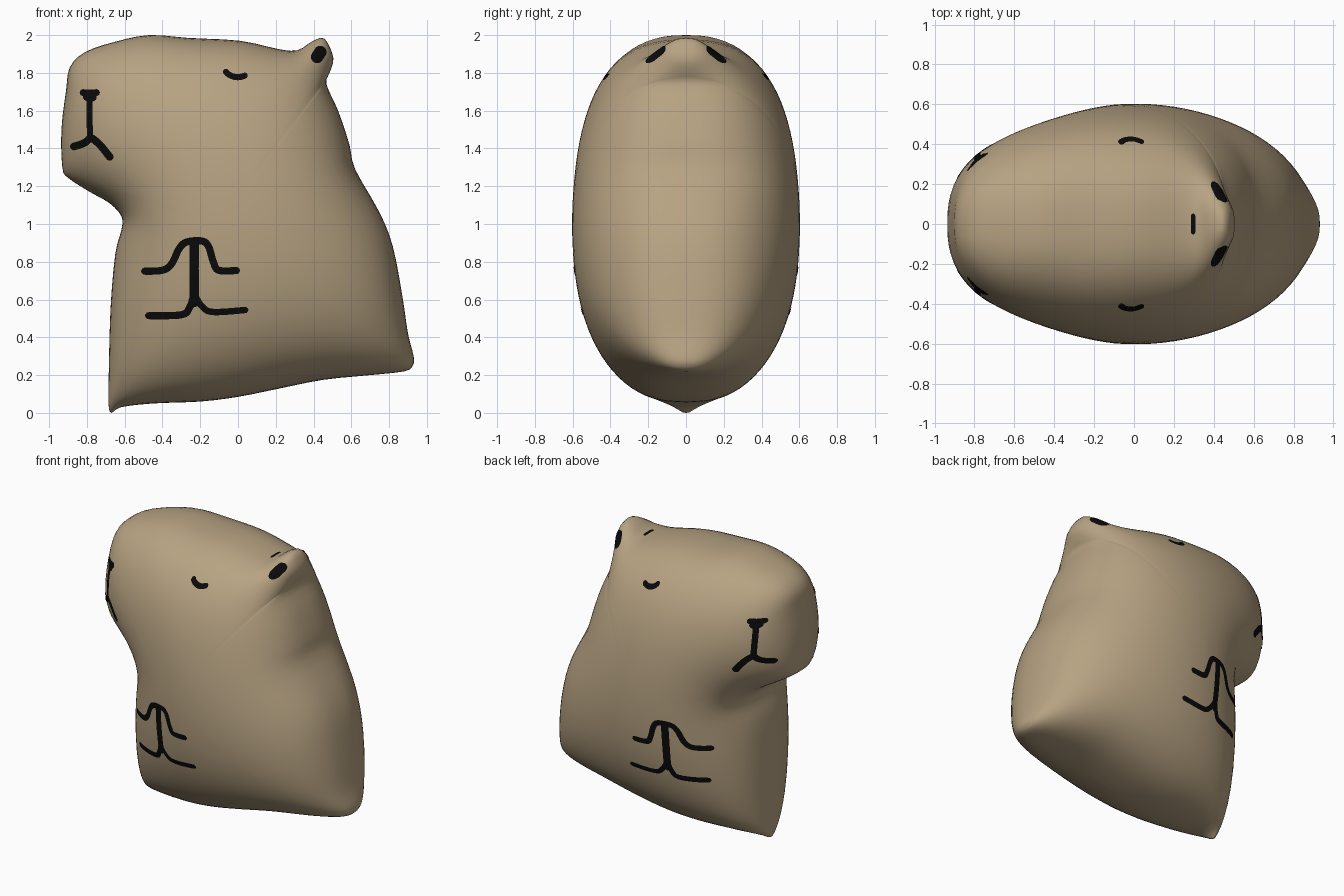
import bpy, bmesh, math
from mathutils import Vector
from mathutils.bvhtree import BVHTree

if "Cube" in bpy.data.objects:
    bpy.data.objects.remove(bpy.data.objects["Cube"], do_unlink=True)


def make_material(name, rgb, rough):
    mat = bpy.data.materials.new(name)
    mat.use_nodes = True
    mat.diffuse_color = (*rgb, 1)
    bsdf = mat.node_tree.nodes["Principled BSDF"]
    bsdf.inputs["Base Color"].default_value = (*rgb, 1)
    bsdf.inputs["Roughness"].default_value = rough
    return mat


tan = make_material("tan fabric", (0.475, 0.365, 0.225), 0.9)
black = make_material("black print", (0.003, 0.003, 0.003), 0.9)


def add_object(name, bm, mat):
    mesh = bpy.data.meshes.new(name)
    bm.to_mesh(mesh)
    bm.free()
    mesh.materials.append(mat)
    for poly in mesh.polygons:
        poly.use_smooth = True
    obj = bpy.data.objects.new(name, mesh)
    bpy.context.collection.objects.link(obj)


def spline(points, steps, closed=False):
    """Smooth curve through 2D points."""
    pts = [Vector(p) for p in points]
    n = len(pts)
    pick = (lambda i: pts[i % n]) if closed else (lambda i: pts[max(0, min(n - 1, i))])
    out = []
    for i in range(n if closed else n - 1):
        a, b, c, d = (pick(i + k) for k in (-1, 0, 1, 2))
        for s in range(steps):
            t = s / steps
            out.append(0.5 * (2 * b + (c - a) * t + (2 * a - 5 * b + 4 * c - d) * t ** 2
                              + (3 * b - a - 3 * c + d) * t ** 3))
    return out if closed else out + [pts[-1]]


# Seam outline of the cushion: base, back, ear, head, snout, chest
OUTLINE = [
    (-.67, 0), (-.62, .03), (-.45, .05), (-.2, .06), (0, .085), (.2, .125),
    (.45, .175), (.7, .2), (.88, .22), (.925, .25), (.93, .3), (.9, .42),
    (.87, .62), (.82, .88), (.75, 1.06), (.62, 1.29), (.59, 1.42), (.53, 1.6),
    (.468, 1.74), (.485, 1.8), (.505, 1.88), (.457, 1.982), (.39, 1.965),
    (.315, 1.92), (.22, 1.925), (.01, 1.97), (-.26, 1.985), (-.47, 2),
    (-.65, 1.965), (-.81, 1.91), (-.89, 1.83), (-.91, 1.71), (-.935, 1.5),
    (-.93, 1.3), (-.9, 1.245), (-.785, 1.17), (-.68, 1.11), (-.617, 1.04),
    (-.617, .97), (-.65, .84), (-.675, .55), (-.685, .175), (-.685, .04),
]
RINGS = 24
CENTRE = Vector((-0.1, 1))
HALF_DEPTH = 0.603
FULLNESS = 0.4

# Flat panel made of rings that shrink towards the centre
rim = spline(OUTLINE, 3, closed=True)
n = len(rim)
flat = [CENTRE]
for k in range(1, RINGS + 1):
    t = math.sin(math.pi / 2 * k / RINGS)
    flat += [CENTRE + t * (p - CENTRE) for p in rim]


def vid(k, j):
    return 1 + (k - 1) * n + j % n


tris = [(0, vid(1, j), vid(1, j + 1)) for j in range(n)]
for k in range(1, RINGS):
    for j in range(n):
        a, b, c, d = vid(k, j), vid(k + 1, j), vid(k + 1, j + 1), vid(k, j + 1)
        tris += [(a, b, c), (a, c, d)]

# Stiffness between neighbours and the pressure on each point
links = [{} for _ in flat]
load = [0.0] * len(flat)
for tri in tris:
    for s in range(3):
        i, j, o = tri[s], tri[(s + 1) % 3], tri[(s + 2) % 3]
        u, v = flat[i] - flat[o], flat[j] - flat[o]
        area = abs(u.x * v.y - u.y * v.x)
        w = u.dot(v) / max(area, 1e-9) / 2
        links[i][j] = links[i].get(j, 0) + w
        links[j][i] = links[j].get(i, 0) + w
        load[i] += area / 6

# Inflate the panel like a membrane pinned at the rim (conjugate gradients)
free = vid(RINGS, 0)
diag = [sum(links[i].values()) for i in range(free)]
near = [[(j, w) for j, w in links[i].items() if j < free] for i in range(free)]


def dot(a, b):
    return sum(x * y for x, y in zip(a, b))


height = [0.0] * free
res = load[:free]
step = [r / d for r, d in zip(res, diag)]
energy = start_energy = dot(res, step)
for _ in range(900):
    pull = [diag[i] * step[i] - sum(w * step[j] for j, w in near[i]) for i in range(free)]
    alpha = energy / dot(step, pull)
    height = [h + alpha * s for h, s in zip(height, step)]
    res = [r - alpha * q for r, q in zip(res, pull)]
    scaled = [r / d for r, d in zip(res, diag)]
    previous, energy = energy, dot(res, scaled)
    if energy < start_energy * 1e-10:
        break
    step = [z + energy / previous * s for z, s in zip(scaled, step)]
peak = max(height)
depth = [HALF_DEPTH * (max(h, 0) / peak) ** FULLNESS for h in height] + [0.0] * n

# Cushion body: front and back panels joined at the seam
bm = bmesh.new()
front = [bm.verts.new((p.x, -d, p.y)) for p, d in zip(flat, depth)]
back = [bm.verts.new((p.x, d, p.y)) for p, d in zip(flat[:free], depth)]
back += front[free:]
for a, b, c in tris:
    bm.faces.new((front[a], front[b], front[c]))
    bm.faces.new((back[c], back[b], back[a]))
bmesh.ops.recalc_face_normals(bm, faces=bm.faces)
surface = BVHTree.FromBMesh(bm)
add_object("cushion_body", bm, tan)


def drape(bm, points, half, place, out):
    """Lay a round-ended ribbon on the body, cast along the out direction."""
    path = spline(points, 12)
    dist = [0.0]
    for p, q in zip(path, path[1:]):
        dist.append(dist[-1] + (q - p).length)
    rows = []
    for i, p in enumerate(path):
        tangent = (path[min(i + 1, len(path) - 1)] - path[max(i - 1, 0)]).normalized()
        side = Vector((-tangent.y, tangent.x))
        end = min(dist[i], dist[-1] - dist[i], half) / half
        w = half * math.sqrt(max(0.04, 1 - (1 - end) ** 2))
        row = []
        for s in (-1, -0.5, 0, 0.5, 1):
            start = place(p + side * w * s) + out * 3
            hit, normal, _, _ = surface.ray_cast(start, -out)
            if hit is None:
                hit, normal, _, _ = surface.find_nearest(start - out * 3)
            row.append(bm.verts.new(hit + normal * 0.0035))
        rows.append(row)
    for r, q in zip(rows, rows[1:]):
        for s in range(4):
            face = bm.faces.new((r[s], r[s + 1], q[s + 1], q[s]))
            face.normal_update()
            if face.normal.dot(out) < 0:
                face.normal_flip()


# Printed marks as (half width, path) strokes, repeated on both sides
MARKS = {
    "nose_and_mouth": [
        (.018, [(-.835, 1.697), (-.78, 1.692), (-.73, 1.697)]),
        (.02, [(-.815, 1.682), (-.78, 1.665), (-.75, 1.682)]),
        (.016, [(-.78, 1.69), (-.785, 1.6), (-.78, 1.45)]),
        (.02, [(-.775, 1.465), (-.81, 1.43), (-.885, 1.405)]),
        (.02, [(-.785, 1.465), (-.73, 1.42), (-.665, 1.34)]),
    ],
    "closed_eye": [(.016, [(-.075, 1.815), (-.045, 1.787), (0, 1.775), (.05, 1.788)])],
    "ear_spot": [(.032, [(.4, 1.855), (.425, 1.895), (.452, 1.935)])],
    "paws": [
        (.019, [(-.51, .75), (-.4, .755), (-.35, .79), (-.31, .87), (-.27, .905),
                (-.19, .91), (-.155, .88), (-.13, .8), (-.1, .755), (.01, .755)]),
        (.025, [(-.23, .92), (-.232, .75), (-.23, .56)]),
        (.019, [(-.235, .62), (-.255, .56), (-.3, .52), (-.49, .515)]),
        (.017, [(-.225, .62), (-.19, .565), (-.13, .535), (.055, .547)]),
    ],
}
for name, strokes in MARKS.items():
    for side, sign in (("front", -1), ("back", 1)):
        bm = bmesh.new()
        for half, points in strokes:
            drape(bm, points, half, lambda p: Vector((p.x, 0, p.y)), Vector((0, sign, 0)))
        add_object(f"{name}_{side}", bm, black)

# Small dash across the seam in front of the ear
bm = bmesh.new()
drape(bm, [(.297, -.052), (.297, 0), (.297, .052)], .011,
      lambda p: Vector((p.x, p.y, 0)), Vector((0, 0, 1)))
add_object("crown_dash", bm, black)
